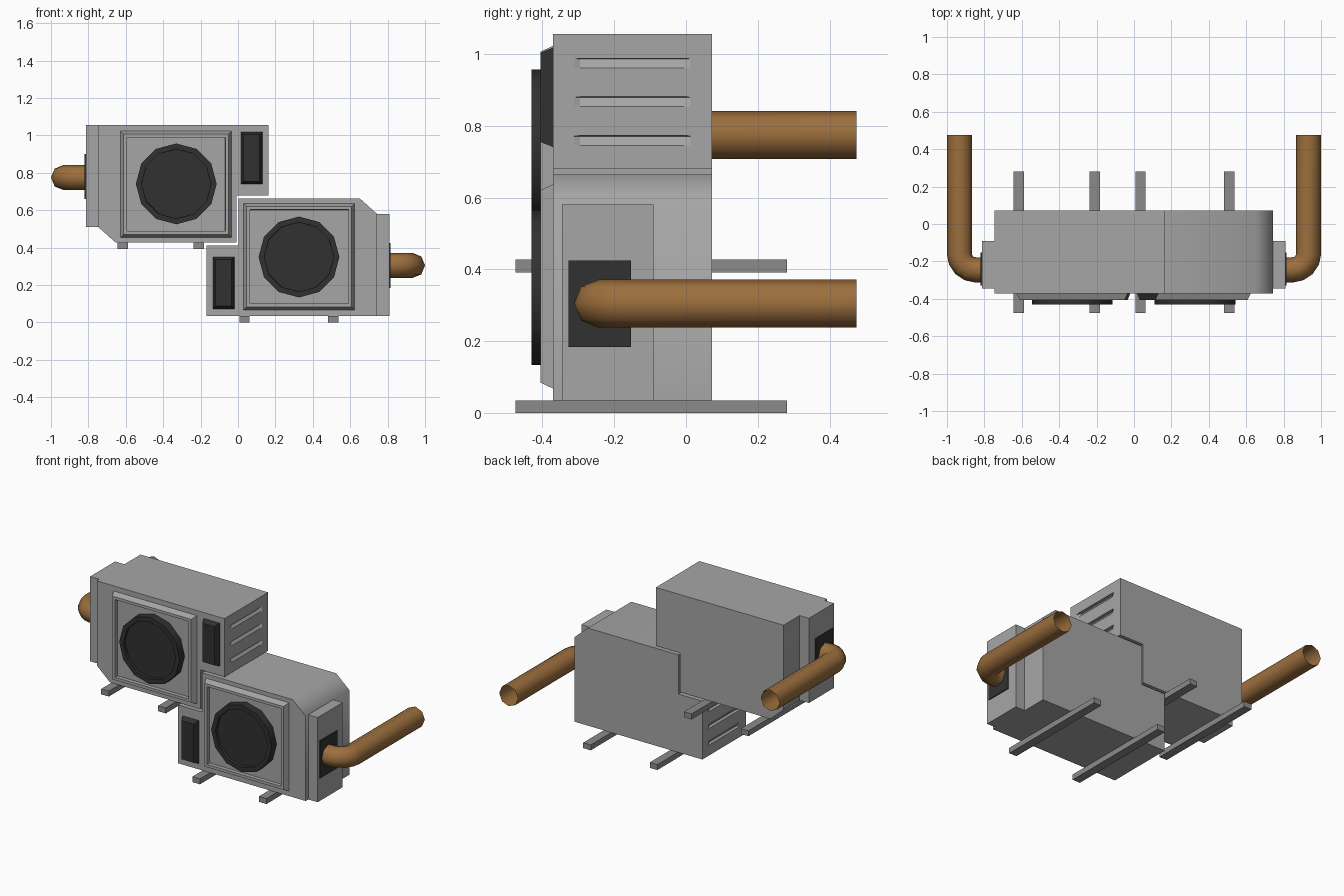
import bpy, bmesh, math

if "Cube" in bpy.data.objects:
    bpy.data.objects.remove(bpy.data.objects["Cube"])

def material(name, color):
    m = bpy.data.materials.new(name)
    m.diffuse_color = color
    m.use_nodes = True
    m.node_tree.nodes["Principled BSDF"].inputs["Base Color"].default_value = m.diffuse_color
    return m

DARK = material("dark_plastic", (0.031, 0.031, 0.031, 1))
COPPER = material("copper", (0.33, 0.158, 0.047, 1))
GREY = material("casing_grey", (0.38, 0.38, 0.38, 1))
STEEL = material("rail_grey", (0.26, 0.26, 0.26, 1))
FRONT, BACK = -0.371, 0.073

def turn(x, z, upper):
    # the upper unit is the lower one turned half way round
    return (-x - 0.004, 1.091 - z) if upper else (x, z)

def activate(ob):
    bpy.ops.object.select_all(action='DESELECT')
    ob.select_set(True)
    bpy.context.view_layer.objects.active = ob

def loft(name, rings, upper, mat=GREY, smooth=None):
    # rings: list of (xz outline, y); ends are capped
    bm = bmesh.new()
    loops = []
    for pts, y in rings:
        loop = []
        for x, z in pts:
            x, z = turn(x, z, upper)
            loop.append(bm.verts.new((x, y, z)))
        loops.append(loop)
    n = len(loops[0])
    for a, b in zip(loops, loops[1:]):
        for i in range(n):
            j = (i + 1) % n
            bm.faces.new((a[i], a[j], b[j], b[i]))
    bm.faces.new(loops[0])
    bm.faces.new(loops[-1])
    bmesh.ops.recalc_face_normals(bm, faces=bm.faces)
    me = bpy.data.meshes.new(name)
    bm.to_mesh(me)
    bm.free()
    ob = bpy.data.objects.new(name, me)
    bpy.context.collection.objects.link(ob)
    me.materials.append(mat)
    if smooth:
        activate(ob)
        bpy.ops.object.shade_smooth_by_angle(angle=math.radians(smooth))
    return ob

def rect(x0, x1, z0, z1, inset=0.0):
    return [(x0 + inset, z0 + inset), (x1 - inset, z0 + inset),
            (x1 - inset, z1 - inset), (x0 + inset, z1 - inset)]

def circle(cx, cz, r, n=12):
    return [(cx + r * math.cos(2 * math.pi * i / n),
             cz + r * math.sin(2 * math.pi * i / n)) for i in range(n)]

def box(name, x0, x1, y0, y1, z0, z1, upper=False, mat=GREY):
    return loft(name, [(rect(x0, x1, z0, z1), y0), (rect(x0, x1, z0, z1), y1)], upper, mat)

def pipe(name, side, z):
    cu = bpy.data.curves.new(name, 'CURVE')
    cu.dimensions = '3D'
    cu.bevel_depth = 0.067
    cu.bevel_resolution = 2
    r = 0.085
    path = [(0.80, -0.245)]
    for i in range(5):
        a = math.radians(-90 + 22.5 * i)
        path.append((0.933 - r + r * math.cos(a), -0.245 + r + r * math.sin(a)))
    path.append((0.933, 0.475))
    sp = cu.splines.new('POLY')
    sp.points.add(len(path) - 1)
    for p, (x, y) in zip(sp.points, path):
        p.co = (side * x, y, z, 1)
    cu.materials.append(COPPER)
    ob = bpy.data.objects.new(name, cu)
    bpy.context.collection.objects.link(ob)
    activate(ob)
    bpy.ops.object.convert(target='MESH')
    bpy.ops.object.shade_smooth_by_angle(angle=math.radians(50))

for upper in (False, True):
    tag = "upper_" if upper else "lower_"

    # L-shaped casing with one chamfered corner
    outline = [(-0.168, 0.035), (0.743, 0.035), (0.743, 0.581), (0.65, 0.664),
               (0.003, 0.664), (0.003, 0.411), (-0.168, 0.411)]
    casing = loft(tag + "casing", [(outline, FRONT), (outline, BACK)], upper)

    # louvre slots with tapered ends cut into the narrow section
    for z in (0.115, 0.222, 0.330):
        def wedge(depth):
            return [(-0.19, z - 0.015), (-0.19, z + 0.015),
                    (-0.168, z + 0.015), (-0.168 + depth, z - 0.010)]
        cutter = loft(tag + "louvre_cutter", [(wedge(0.001), -0.312), (wedge(0.018), -0.295),
                                              (wedge(0.018), -0.005), (wedge(0.001), 0.012)], upper)
        mod = casing.modifiers.new("slot", 'BOOLEAN')
        mod.operation = 'DIFFERENCE'
        mod.solver = 'EXACT'
        mod.object = cutter
        activate(casing)
        bpy.ops.object.modifier_apply(modifier=mod.name)
        bpy.data.objects.remove(cutter)

    # soft chamfer, flat faces everywhere else
    bpy.ops.object.shade_smooth_by_angle(angle=math.radians(50))
    for p in casing.data.polygons:
        if turn(p.center.x, p.center.z, upper)[0] < 0.1:
            p.use_smooth = False

    # fan frame with bevelled rim and recessed panel
    f = (0.03, 0.624, 0.068, 0.637)
    loft(tag + "fan_frame", [(rect(*f), FRONT + 0.005), (rect(*f), FRONT),
                             (rect(*f, 0.016), -0.405), (rect(*f, 0.034), -0.405),
                             (rect(*f, 0.0345), -0.380)], upper)

    # twelve-sided fan dish
    c = (0.326, 0.350)
    loft(tag + "fan", [(circle(*c, 0.216), FRONT), (circle(*c, 0.216), -0.431),
                       (circle(*c, 0.186), -0.431), (circle(*c, 0.1855), -0.412)],
         upper, DARK, 32)

    # tapered front vent
    v = (-0.134, -0.02, 0.073, 0.35)
    loft(tag + "front_vent", [(rect(*v), FRONT + 0.005), (rect(*v), FRONT),
                              (rect(*v, 0.014), -0.405)], upper, DARK)

    # connection cover and dark port plate on the side
    box(tag + "side_cover", 0.735, 0.81, -0.345, -0.09, 0.035, 0.581, upper)
    p0 = 0.189 if upper else 0.184
    box(tag + "port_plate", 0.80, 0.816, -0.328, -0.153, p0, p0 + 0.241, upper, DARK)

# pipes
pipe("lower_pipe", 1, 0.305)
pipe("upper_pipe", -1, 0.775)

# mounting rails
for name, x, z in (("lower_rail_a", 0.007, 0), ("lower_rail_b", 0.482, 0),
                   ("upper_rail_a", -0.643, 0.392), ("upper_rail_b", -0.237, 0.392)):
    box(name, x, x + 0.054, -0.475, 0.282, z, z + 0.035, mat=STEEL)
